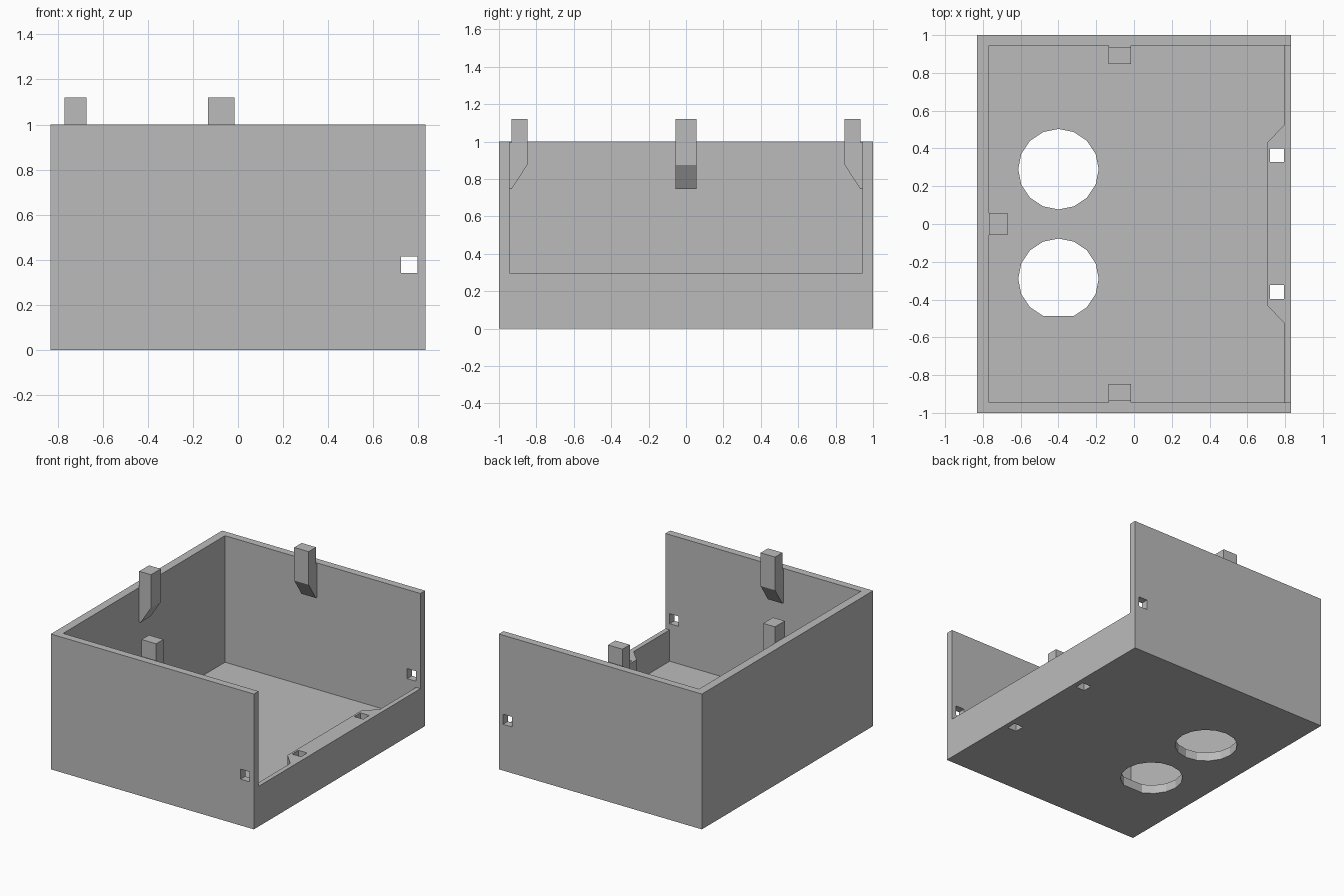
import bpy
import bmesh
from math import cos, sin, tau
from mathutils import Matrix, Vector

default = bpy.data.objects.get("Cube")
if default:
    bpy.data.objects.remove(default, do_unlink=True)

grey = bpy.data.materials.new("plain grey")
grey.use_nodes = True
colour = (0.5, 0.5, 0.5, 1)
grey.diffuse_color = colour
grey.node_tree.nodes["Principled BSDF"].inputs["Base Color"].default_value = colour


def prism(name, outline, low, high, matrix=Matrix()):
    """Extrude a flat outline from low to high along local z."""
    bm = bmesh.new()
    face = bm.faces.new([bm.verts.new((x, y, low)) for x, y in outline])
    top = bmesh.ops.extrude_face_region(bm, geom=[face])["geom"]
    moved = [v for v in top if isinstance(v, bmesh.types.BMVert)]
    bmesh.ops.translate(bm, verts=moved, vec=(0, 0, high - low))
    bm.transform(matrix)
    bmesh.ops.recalc_face_normals(bm, faces=bm.faces)
    mesh = bpy.data.meshes.new(name)
    bm.to_mesh(mesh)
    bm.free()
    mesh.materials.append(grey)
    obj = bpy.data.objects.new(name, mesh)
    bpy.context.collection.objects.link(obj)
    return obj


def rect(x0, x1, y0, y1):
    return [(x0, y0), (x1, y0), (x1, y1), (x0, y1)]


def cut(target, cutter):
    """Subtract the cutter from the target, then discard the cutter."""
    cutter.hide_render = True
    mod = target.modifiers.new("cut", "BOOLEAN")
    mod.operation = "DIFFERENCE"
    mod.solver = "EXACT"
    mod.object = cutter
    graph = bpy.context.evaluated_depsgraph_get()
    mesh = bpy.data.meshes.new_from_object(target.evaluated_get(graph))
    target.modifiers.clear()
    target.data = mesh
    bpy.data.objects.remove(cutter, do_unlink=True)


WALL_Y = 0.945    # inner face of front and back walls
WALL_X = -0.768   # inner face of the closed end wall
FLOOR = 0.065
SILL = 0.297      # height of the low end wall and its ledge

# Box body, hollowed around the thickened ledge on the low wall
body = prism("box_body", rect(-0.83, 0.83, -1, 1), 0, 1)
cavity = [(WALL_X, -WALL_Y), (0.795, -WALL_Y), (0.795, -0.525), (0.705, -0.43),
          (0.705, 0.43), (0.795, 0.525), (0.795, WALL_Y), (WALL_X, WALL_Y)]
cut(body, prism("cavity", cavity, FLOOR, 1.2))

# Open end above the low wall
cut(body, prism("opening", rect(0.5, 1, -WALL_Y, WALL_Y), SILL, 1.2))

# Two round floor holes; the front one has a flattened edge
for side in (1, -1):
    ring = [(-0.4 + 0.213 * cos(tau * i / 16), side * 0.29 + 0.213 * sin(tau * i / 16))
            for i in range(16) if side > 0 or i != 12]
    cut(body, prism("round_hole", ring, -0.1, 0.2))

# Square fastener holes through the ledge
for y in (-0.36, 0.365):
    cut(body, prism("ledge_hole", rect(0.72, 0.793, y - 0.036, y + 0.036), -0.1, 0.5))

# Square fastener holes through the front and back walls
for y in (-1, 1):
    cut(body, prism("wall_hole", rect(0.722, 0.795, y - 0.1, y + 0.1), 0.342, 0.416))


def clip(name, wall_point, inward, width, gap):
    """Upright clip with a sloped foot: profile is (distance from wall, height)."""
    profile = [(0, 0.745), (0.012, 0.745), (0.097, 0.875), (0.097, 1.12),
               (gap, 1.12), (gap, 0.995), (0, 0.995)]
    if not gap:
        profile = profile[:4] + [(0, 1.12)]
    u = Vector(inward)
    up = Vector((0, 0, 1))
    side = u.cross(up)
    frame = Matrix((u, up, side)).transposed().to_4x4()
    prism(name, profile, -width / 2, width / 2, Matrix.Translation(wall_point) @ frame)


clip("back_clip", (-0.075, WALL_Y, 0), (0, -1, 0), 0.118, 0.011)
clip("front_clip", (-0.075, -WALL_Y, 0), (0, 1, 0), 0.118, 0.011)
clip("end_clip", (WALL_X, 0, 0), (1, 0, 0), 0.114, 0)
